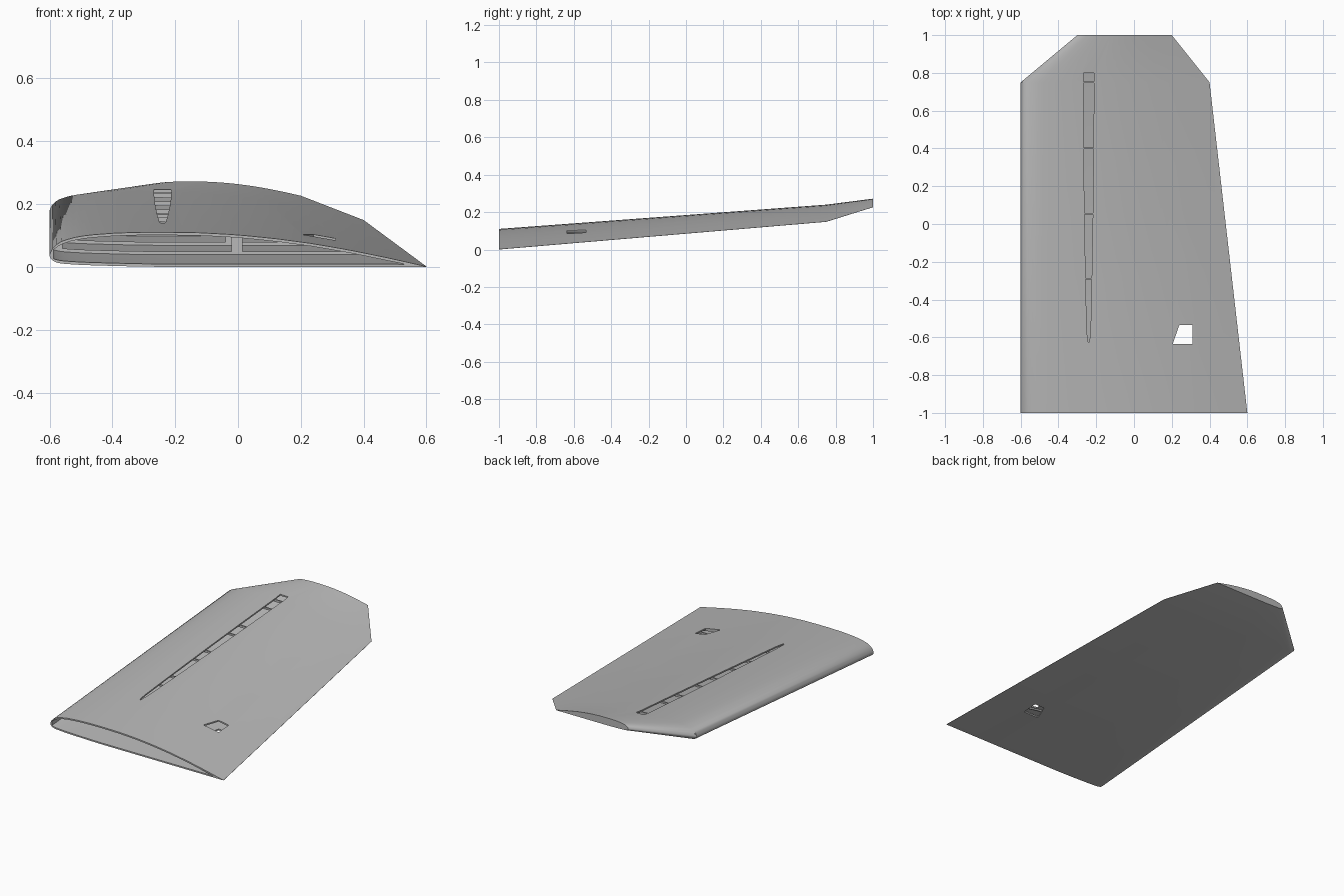
import bpy, bmesh, math

cube = bpy.data.objects.get("Cube")
if cube:
    bpy.data.objects.remove(cube, do_unlink=True)

grey = bpy.data.materials.new("plain_grey")
grey.use_nodes = True
GREY = (0.48, 0.48, 0.48, 1)
grey.diffuse_color = GREY
grey.node_tree.nodes["Principled BSDF"].inputs["Base Color"].default_value = GREY

# Airfoil as fractions of the chord: position, upper height, lower height
FOIL = [(0, .032, .028), (.004, .043, .020), (.0125, .055, .013), (.03, .067, .009),
        (.06, .077, .0065), (.1, .084, .0045), (.17, .0895, .0025), (.23, .0915, .001),
        (.3, .092, 0), (.4, .0905, 0), (.5, .085, 0), (.6, .075, 0), (.7, .0615, 0),
        (.8, .044, 0), (.9, .0235, 0), (1, .001, 0)]
# Span stations: y, leading edge x, chord, base z
STATIONS = [(-1, -.6, 1.2, 0), (.75, -.6, 1.0, .148), (1, -.3, .5, .226)]
SAMPLES = 32


def lerp_table(table, key):
    """Linear lookup of a row in a table sorted by its first column."""
    for a, b in zip(table, table[1:]):
        if key <= b[0] or b is table[-1]:
            f = (key - a[0]) / (b[0] - a[0])
            return [p + (q - p) * f for p, q in zip(a[1:], b[1:])]


def section(y, inset=0, start=0, end=1):
    """Closed airfoil outline (x, z) at y, shrunk by inset."""
    x0, chord, z0 = lerp_table(STATIONS, y)
    upper, lower = [], []
    for i in range(SAMPLES):
        s = i / (SAMPLES - 1)
        u = start + (end - start) * s ** 2 * (2 - s)   # denser at the nose
        hi, lo = lerp_table(FOIL, u)
        t = min(inset, chord * (hi - lo) * .45)
        x = x0 + chord * u
        upper.append((x, z0 + chord * hi - t))
        lower.append((x, z0 + chord * lo + t))
    return upper + lower[::-1]


def finish(bm, name):
    bmesh.ops.recalc_face_normals(bm, faces=bm.faces)
    mesh = bpy.data.meshes.new(name)
    bm.to_mesh(mesh)
    bm.free()
    mesh.materials.append(grey)
    obj = bpy.data.objects.new(name, mesh)
    bpy.context.collection.objects.link(obj)
    return obj


def activate(obj):
    bpy.ops.object.select_all(action='DESELECT')
    obj.select_set(True)
    bpy.context.view_layer.objects.active = obj


# Hollow skin: outer loft, inner loft, open root with a rim
bm = bmesh.new()


def add_ring(y, *args):
    return [bm.verts.new((x, y, z)) for x, z in section(y, *args)]


def bridge(a, b):
    n = len(a)
    for i in range(n):
        bm.faces.new((a[i], a[(i + 1) % n], b[(i + 1) % n], b[i]))


def cap(ring):
    n = len(ring)
    for i in range(n // 2 - 1):
        bm.faces.new((ring[i], ring[i + 1], ring[n - 2 - i], ring[n - 1 - i]))


outer = [add_ring(y) for y in (-1, .75, 1)]
inner = [add_ring(y, .009, .01, .94) for y in (-1, .75, .97)]
for rings in (outer, inner):
    bridge(rings[0], rings[1])
    bridge(rings[1], rings[2])
    cap(rings[2])
bridge(outer[0], inner[0])
skin = finish(bm, "wing_skin")


def cut(target, name, outline, low, high):
    """Cut a vertical opening; low and high are heights above the wing base."""
    cb = bmesh.new()
    base = [lerp_table(STATIONS, y)[2] for x, y in outline]
    bot = [cb.verts.new((x, y, z + low)) for (x, y), z in zip(outline, base)]
    top = [cb.verts.new((x, y, z + high)) for (x, y), z in zip(outline, base)]
    n = len(outline)
    ends = [cb.faces.new(bot), cb.faces.new(top)]
    for i in range(n):
        j = (i + 1) % n
        cb.faces.new((bot[i], bot[j], top[j], top[i]))
    bmesh.ops.triangulate(cb, faces=ends)
    cutter = finish(cb, name)
    cutter.hide_render = True
    mod = target.modifiers.new("opening", 'BOOLEAN')
    mod.operation = 'DIFFERENCE'
    mod.solver = 'EXACT'
    mod.object = cutter
    activate(target)
    bpy.ops.object.modifier_apply(modifier=mod.name)
    bpy.data.objects.remove(cutter, do_unlink=True)


# Long tapered slot in the upper skin
half = [(.004, -.625), (.010, -.56), (.016, -.29), (.022, .055), (.026, .4), (.028, .8)]
slot = [(-.24 + w, y) for w, y in half] + [(-.24 - w, y) for w, y in reversed(half)]
cut(skin, "slot_cutter", slot, .045, .25)

# Small four-sided opening through both skins
cut(skin, "opening_cutter",
    [(.205, -.635), (.31, -.635), (.31, -.535), (.24, -.535)], -.1, .25)

activate(skin)
bpy.ops.object.shade_smooth_by_angle(angle=math.radians(35))

# Inner ribs, each with a front and a rear lightening hole
for number, y in enumerate((-.645, -.29, .055, .4, .75), 1):
    curve = bpy.data.curves.new("rib", 'CURVE')
    curve.dimensions = '2D'
    curve.fill_mode = 'BOTH'
    curve.extrude = .004
    for loop in (section(y, .005, .006, .95), section(y, .019, .035, .5),
                 section(y, .019, .53, .84)):
        spline = curve.splines.new('POLY')
        spline.points.add(len(loop) - 1)
        for point, (x, z) in zip(spline.points, loop):
            point.co = (x, z, 0, 1)
        spline.use_cyclic_u = True
    curve.materials.append(grey)
    rib = bpy.data.objects.new(f"rib_{number}", curve)
    rib.location.y = y
    rib.rotation_euler.x = math.pi / 2
    bpy.context.collection.objects.link(rib)
    activate(rib)
    bpy.ops.object.convert(target='MESH')
